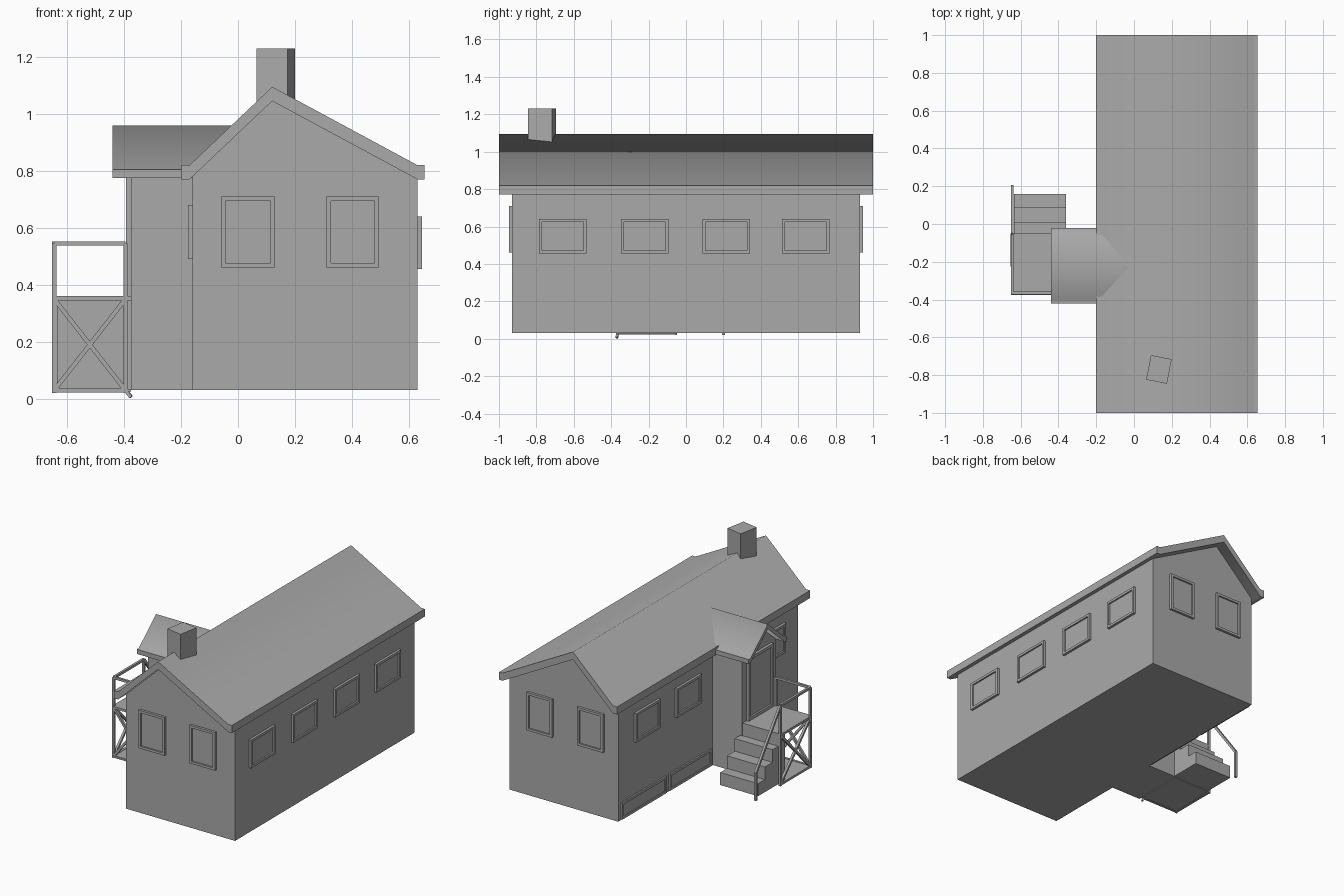
import bpy, math
from mathutils import Vector

if "Cube" in bpy.data.objects:
    bpy.data.objects.remove(bpy.data.objects["Cube"])

GREY = bpy.data.materials.new("plain_grey")
GREY.use_nodes = True
colour = (0.4, 0.4, 0.4, 1)
GREY.diffuse_color = colour
for node in GREY.node_tree.nodes:
    if node.type == 'BSDF_PRINCIPLED':
        node.inputs["Base Color"].default_value = colour


def add_mesh(name, verts, faces):
    mesh = bpy.data.meshes.new(name)
    mesh.from_pydata(verts, [], faces)
    mesh.materials.append(GREY)
    obj = bpy.data.objects.new(name, mesh)
    bpy.context.scene.collection.objects.link(obj)
    return obj


def prism(name, profile, start, end, axis='y'):
    """Extrude a (horizontal, z) profile along y or x."""
    n = len(profile)
    place = (lambda h, z, d: (h, d, z)) if axis == 'y' else (lambda h, z, d: (d, h, z))
    verts = [place(h, z, d) for d in (start, end) for h, z in profile]
    faces = [list(range(n)), list(range(2 * n - 1, n - 1, -1))]
    faces += [(i, i + n, (i + 1) % n + n, (i + 1) % n) for i in range(n)]
    obj = add_mesh(name, verts, faces)
    if axis == 'y':
        obj.data.flip_normals()
    # profiles run clockwise, so orient outward robustly
    import bmesh
    bm = bmesh.new()
    bm.from_mesh(obj.data)
    bmesh.ops.recalc_face_normals(bm, faces=bm.faces)
    bm.to_mesh(obj.data)
    bm.free()
    return obj


def box(name, x, y, z):
    return prism(name, [(x[0], z[0]), (x[0], z[1]), (x[1], z[1]), (x[1], z[0])], *y)


def bar(name, a, b, size=0.015):
    """Square bar between two points."""
    a, b = Vector(a), Vector(b)
    length = (b - a).length
    h = size / 2
    obj = box(name, (-h, h), (-h, h), (0, length))
    obj.location = a
    obj.rotation_euler = (b - a).to_track_quat('Z', 'Y').to_euler()
    return obj


def framed(name, axis, wall, out, u, z, border=0.016, depth=0.016, pane=0.006):
    """Raised frame and recessed pane on a wall facing along axis."""
    def part(label, uu, zz, d):
        span = sorted((wall - out * 0.005, wall + out * d))
        if axis == 'y':
            box(name + label, uu, span, zz)
        else:
            box(name + label, span, uu, zz)
    inner_z = (z[0] + border, z[1] - border)
    part("_left", (u[0], u[0] + border), z, depth)
    part("_right", (u[1] - border, u[1]), z, depth)
    inner = (u[0] + border, u[1] - border)
    part("_bottom", inner, (z[0], inner_z[0]), depth)
    part("_top", inner, (inner_z[1], z[1]), depth)
    part("_pane", inner, inner_z, pane)


def smooth_roof(obj):
    obj.data.shade_smooth()
    obj.data.set_sharp_from_angle(angle=math.radians(85))


# Main house and roof
XL, XR, YE, BASE = -0.16, 0.63, 0.93, 0.03
prism("house_walls", [(XL, BASE), (XL, 0.785), (0.12, 1.055), (XR, 0.78), (XR, BASE)], -YE, YE)
upper = [(-0.2, 0.82), (-0.17, 0.82), (0.12, 1.095), (0.63, 0.82), (0.655, 0.82)]
lower = [(x, z - 0.05) for x, z in reversed(upper)]
smooth_roof(prism("main_roof", upper + lower, -1, 1))

# Chimney, slightly turned
chimney = box("chimney", (-0.056, 0.056), (-0.066, 0.066), (0.95, 1.23))
chimney.location = (0.132, -0.77, 0)
chimney.rotation_euler.z = math.radians(-11)

# Gable windows at both ends
for end, side in ((-1, "front"), (1, "back")):
    for i, u in enumerate(((-0.06, 0.13), (0.31, 0.495))):
        framed(f"{side}_window_{i}", 'y', end * YE, end, u, (0.46, 0.71))

# Long-side windows
for i, y in enumerate((-0.66, -0.22, 0.215, 0.64)):
    span = (y - 0.127, y + 0.127)
    framed(f"left_window_{i}", 'x', XR, 1, span, (0.455, 0.64))
    if i != 1:
        framed(f"right_window_{i}", 'x', XL, -1, span, (0.49, 0.68))

# Low hatches along the base
for i, span in enumerate(((0.44, 0.9), (-0.03, 0.41))):
    framed(f"base_hatch_{i}", 'x', XL, -1, span, (0.035, 0.145), depth=0.01, pane=0.004)

# Entrance vestibule with its own gabled roof
YC, VX = -0.22, -0.375
prism("vestibule_walls", [(YC - 0.175, BASE), (YC - 0.175, 0.78), (YC, 0.935),
                          (YC + 0.175, 0.78), (YC + 0.175, BASE)], VX, XL + 0.02, 'x')
upper = [(YC - 0.2, 0.805), (YC - 0.18, 0.805), (YC, 0.96), (YC + 0.18, 0.805), (YC + 0.2, 0.805)]
lower = [(y, z - 0.03) for y, z in reversed(upper)]
smooth_roof(prism("vestibule_roof", upper + lower, -0.44, -0.025, 'x'))
framed("door", 'x', VX, -1, (YC - 0.13, YC + 0.13), (0.36, 0.775), border=0.02, depth=0.018)

# Landing, ground plate and steps
PX, PY, DECK = -0.65, -0.375, 0.36
box("landing_deck", (PX, VX), (PY, -0.05), (DECK - 0.015, DECK))
box("ground_plate", (PX, VX), (PY, -0.05), (BASE - 0.005, BASE + 0.005))
edges = (0.16, 0.09, 0.01, -0.05, -0.12)
for i in range(3):
    top = BASE + (i + 1) * (DECK - BASE) / 4
    box(f"step_{i}", (PX + 0.015, -0.36), (edges[i + 1] - 0.01, edges[i]), (BASE, top))
box("top_riser", (PX + 0.015, -0.36), (edges[4], edges[3]), (BASE, DECK))

# Landing posts, bottom rails and cross braces
RAIL = 0.545
outer, near, far = PX + 0.005, -0.365, -0.055
inner = VX - 0.02
for name, x, y, top in (("corner_post", outer, near, RAIL), ("stair_top_post", outer, far, RAIL),
                        ("wall_post", inner, near, RAIL), ("stair_foot_post", outer, 0.2, 0.2)):
    bar(name, (x, y, 0.02), (x, y, top))
for name, a, b in (("front", (outer, near), (inner, near)), ("side", (outer, near), (outer, far))):
    bar(name + "_handrail", (*a, RAIL), (*b, RAIL))
    bar(name + "_deck_beam", (*a, DECK - 0.008), (*b, DECK - 0.008))
    bar(name + "_bottom_beam", (*a, BASE), (*b, BASE))
    bar(name + "_brace_rising", (*a, BASE), (*b, DECK - 0.01))
    bar(name + "_brace_falling", (*a, DECK - 0.01), (*b, BASE))
bar("stair_handrail", (outer, 0.2, 0.2), (outer, far, RAIL))
bar("brace_foot", (inner, near, BASE), (inner + 0.02, near - 0.005, 0.006), 0.012)
